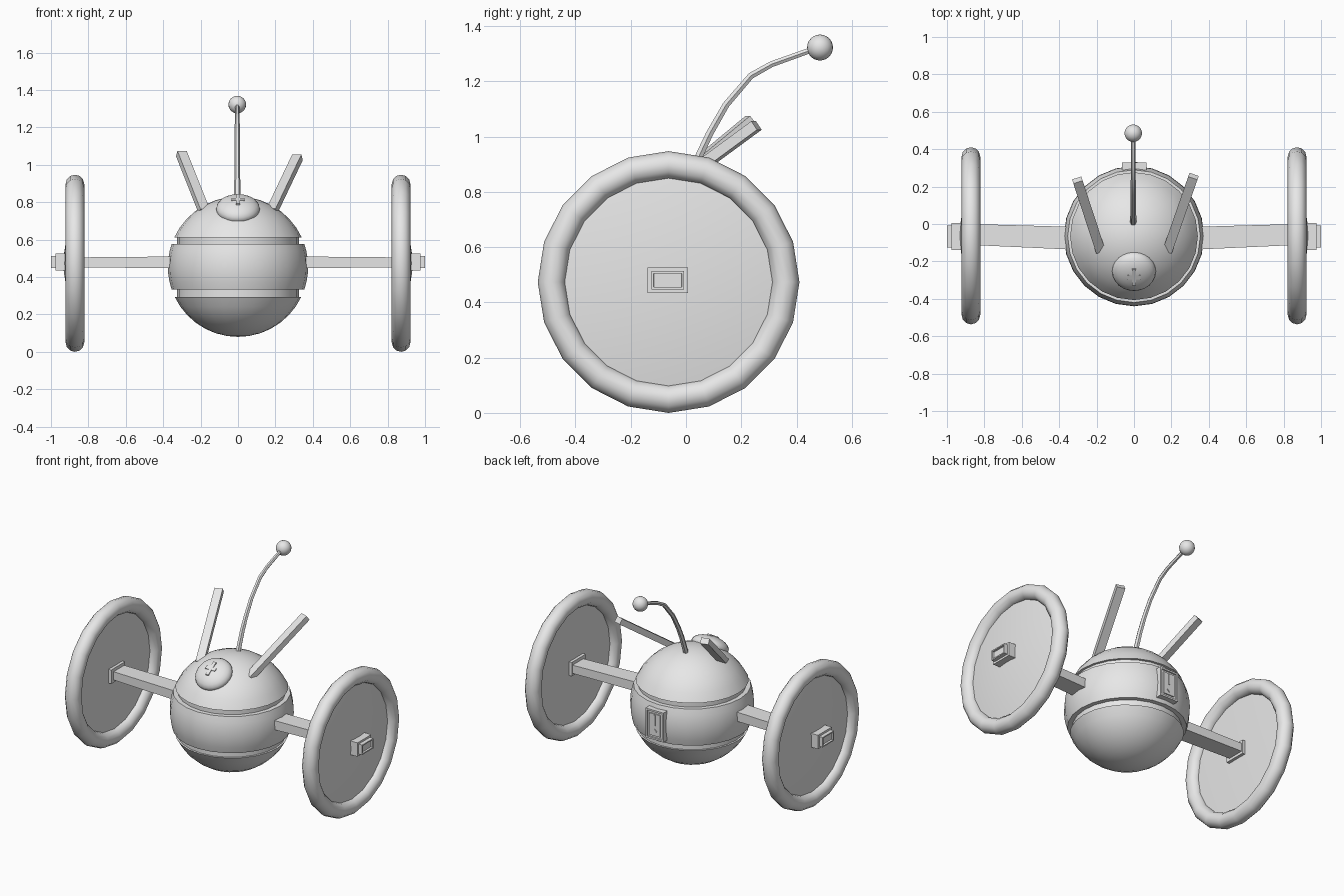
import bpy, bmesh, math
from mathutils import Vector, Matrix

if "Cube" in bpy.data.objects:
    bpy.data.objects.remove(bpy.data.objects["Cube"])

grey = bpy.data.materials.new("plain_grey")
grey.diffuse_color = (0.8, 0.8, 0.8, 1)
grey.use_nodes = True
grey.node_tree.nodes["Principled BSDF"].inputs["Base Color"].default_value = grey.diffuse_color

BODY = Vector((0, -0.065, 0.455))
R = 0.375


def finish(obj, smooth):
    bpy.ops.object.select_all(action='DESELECT')
    obj.select_set(True)
    bpy.context.view_layer.objects.active = obj
    if smooth:
        bpy.ops.object.shade_smooth_by_angle(angle=math.radians(40))
    return obj


def add(bm, name, matrix=Matrix(), smooth=False):
    bmesh.ops.transform(bm, matrix=matrix, verts=bm.verts)
    bmesh.ops.recalc_face_normals(bm, faces=bm.faces)
    me = bpy.data.meshes.new(name)
    bm.to_mesh(me)
    bm.free()
    me.materials.append(grey)
    obj = bpy.data.objects.new(name, me)
    bpy.context.collection.objects.link(obj)
    return finish(obj, smooth)


def lathe(name, profile, segs, matrix, closed=False):
    """Revolve (radius, height) points about z."""
    bm = bmesh.new()
    vs = [bm.verts.new((r, 0, h)) for r, h in profile]
    es = [bm.edges.new(p) for p in zip(vs, vs[1:])]
    if closed:
        es.append(bm.edges.new((vs[-1], vs[0])))
    bmesh.ops.spin(bm, geom=vs + es, cent=(0, 0, 0), axis=(0, 0, 1),
                   angle=2 * math.pi, steps=segs)
    bmesh.ops.remove_doubles(bm, verts=bm.verts, dist=1e-4)
    return add(bm, name, matrix, True)


def box(name, size, matrix, inset=None):
    """Box; inset = (face direction, rim width, depth of recess)."""
    bm = bmesh.new()
    bmesh.ops.create_cube(bm, size=1)
    bmesh.ops.scale(bm, vec=size, verts=bm.verts)
    if inset:
        d, rim, depth = inset
        bm.normal_update()
        face = max(bm.faces, key=lambda f: f.normal.dot(Vector(d)))
        bmesh.ops.inset_region(bm, faces=[face], thickness=rim)
        bmesh.ops.inset_region(bm, faces=[face], thickness=0.002, depth=-depth)
    return add(bm, name, matrix)


def at(x, y, z):
    return Matrix.Translation((x, y, z))


def beam(name, a, b, start, end):
    """Four-sided tapered bar; start/end are (side, up) section sizes."""
    a, b = Vector(a), Vector(b)
    d = (b - a).normalized()
    side = d.cross(Vector((0, 0, 1))).normalized()
    up = side.cross(d)
    bm = bmesh.new()
    rings = [[bm.verts.new(p + side * w * i / 2 + up * h * j / 2)
              for i, j in ((-1, -1), (1, -1), (1, 1), (-1, 1))]
             for p, (w, h) in ((a, start), (b, end))]
    for r in rings:
        bm.faces.new(r)
    for i in range(4):
        k = (i + 1) % 4
        bm.faces.new((rings[0][i], rings[0][k], rings[1][k], rings[1][i]))
    return add(bm, name)


# Round body: bottom cap, raised middle band and top cap, split by grooves
def arc(z0, z1, n):
    a0, a1 = math.asin(z0 / R), math.asin(z1 / R)
    return [(R * math.cos(a0 + (a1 - a0) * i / n),
             R * math.sin(a0 + (a1 - a0) * i / n)) for i in range(n + 1)]


GROOVE = 0.326
profile = (arc(-R, -0.161, 7) + [(GROOVE, -0.161), (GROOVE, -0.121)]
           + arc(-0.121, 0.122, 6) + [(GROOVE, 0.122), (GROOVE, 0.155)]
           + arc(0.155, R, 7))
lathe("body", profile, 24, Matrix.Translation(BODY))

# Flattened dome on the upper front, with a small cross on its crown
normal = Vector((0, -0.52, 0.854)).normalized()
tilt = normal.to_track_quat('Z', 'X').to_matrix().to_4x4()
half = [(0.117 * math.cos(t), 0.06 * math.sin(t))
        for t in (math.pi * (i / 12 - 0.5) for i in range(13))]
lathe("dome", half, 24, Matrix.Translation(BODY + normal * 0.362) @ tilt)
for i, size in enumerate(((0.1, 0.022, 0.008), (0.022, 0.07, 0.008))):
    box("dome_cross_%d" % i, size,
        Matrix.Translation(BODY + normal * 0.421) @ tilt)

# Swept-back ears
beam("left_ear", (-0.18, -0.14, 0.75), (-0.303, 0.235, 1.06),
     (0.052, 0.038), (0.052, 0.038))
beam("right_ear", (0.18, -0.14, 0.75), (0.318, 0.255, 1.04),
     (0.052, 0.038), (0.052, 0.038))

# Curved antenna stalk with a ball tip
cu = bpy.data.curves.new("antenna_stalk", 'CURVE')
cu.dimensions = '3D'
cu.bevel_depth = 0.012
cu.bevel_resolution = 1
cu.use_fill_caps = True
path = [(0.0, 0.80), (0.05, 0.935), (0.085, 1.01), (0.145, 1.115),
        (0.235, 1.22), (0.31, 1.262), (0.45, 1.312), (0.485, 1.322)]
sp = cu.splines.new('POLY')
sp.points.add(len(path) - 1)
for i, (p, (y, z)) in enumerate(zip(sp.points, path)):
    p.co = (-0.004, y, z, 1)
    p.radius = 1.4 - 0.5 * i / (len(path) - 1)
stalk = bpy.data.objects.new("antenna_stalk", cu)
bpy.context.collection.objects.link(stalk)
cu.materials.append(grey)
finish(stalk, False)
bpy.ops.object.convert(target='MESH')
finish(bpy.context.view_layer.objects.active, True)
ball = [(0.047 * math.cos(t), 0.047 * math.sin(t))
        for t in (math.pi * (i / 12 - 0.5) for i in range(13))]
lathe("antenna_ball", ball, 20, at(-0.004, 0.485, 1.322))

# Axles, wheels and hubs on both sides
WY, WZ, WX = -0.063, 0.4735, 0.872
tyre = [(0.4235 + 0.05 * math.cos(2 * math.pi * i / 12),
         0.05 * math.sin(2 * math.pi * i / 12)) for i in range(12)]
disc = [(0, -0.02), (0.4, -0.005), (0.4, 0.005), (0, 0.066)]
for s, side in ((-1, "left"), (1, "right")):
    turn = at(s * WX, WY, WZ) @ Matrix.Rotation(s * math.pi / 2, 4, 'Y')
    lathe(side + "_tyre", tyre, 20, turn, closed=True)
    lathe(side + "_wheel_disc", disc, 20, turn)
    beam(side + "_axle", (s * 0.3, -0.077, 0.479), (s * 0.87, -0.056, 0.478),
         (0.122, 0.062), (0.112, 0.054))
    box(side + "_hub", (0.14, 0.145, 0.092), at(s * 0.905, WY - 0.003, 0.48))
    box(side + "_hub_cap", (0.04, 0.118, 0.066), at(s * 0.98, WY - 0.003, 0.48),
        ((s, 0, 0), 0.011, 0.012))

# Back panel with a rim, slot bar and small knob
PZ = BODY.z
box("back_panel", (0.132, 0.06, 0.195), at(0.002, 0.298, PZ),
    ((0, 1, 0), 0.016, 0.008))
box("panel_plate", (0.08, 0.02, 0.145), at(0.002, 0.317, PZ))
box("panel_slot_bar", (0.012, 0.02, 0.07), at(0.002, 0.322, PZ + 0.032))
box("panel_knob", (0.024, 0.02, 0.024),
    at(0.002, 0.322, PZ - 0.04) @ Matrix.Rotation(math.pi / 4, 4, 'Y'))
